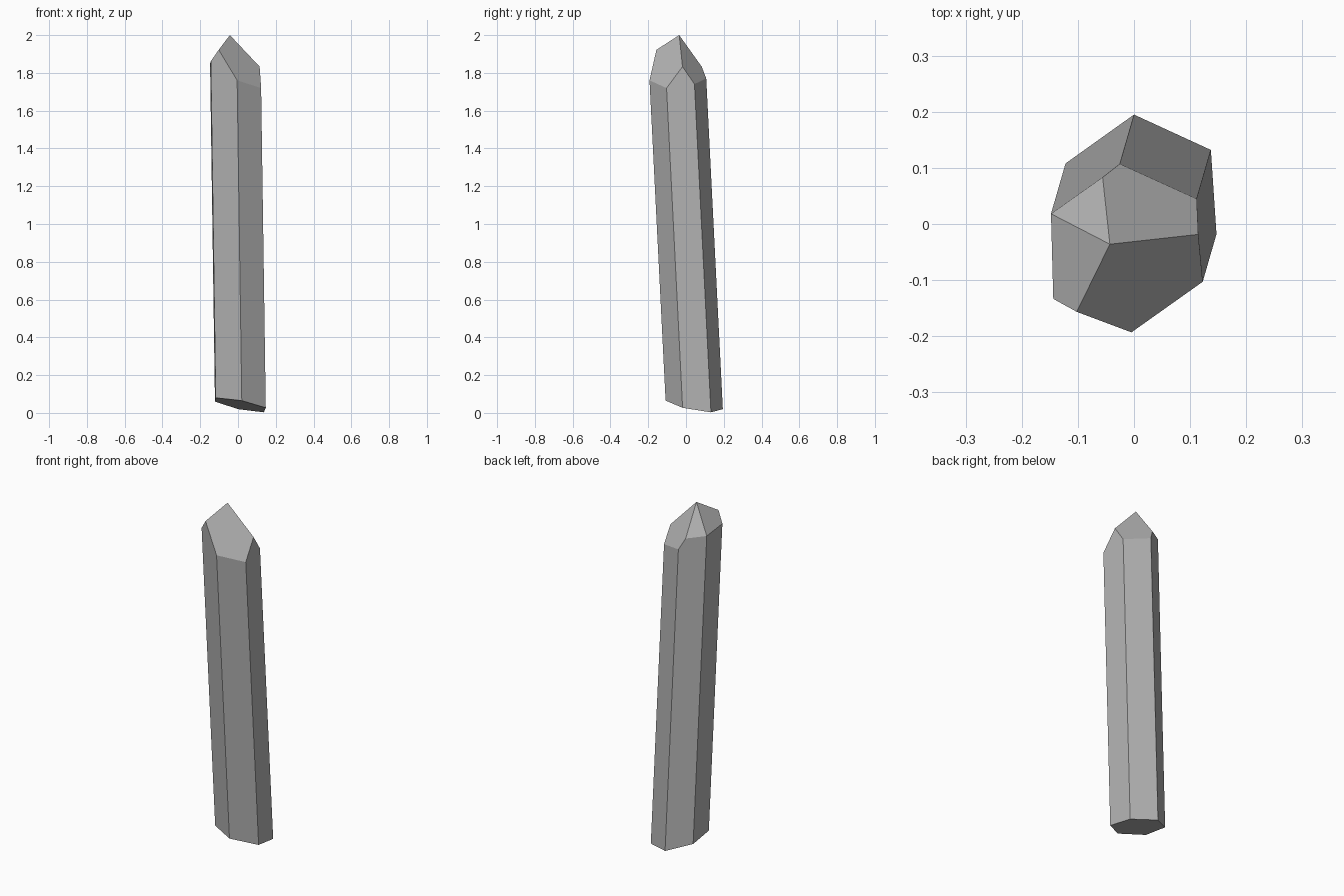
import bpy
import bmesh
from mathutils import Vector

cube = bpy.data.objects.get("Cube")
if cube:
    bpy.data.objects.remove(cube, do_unlink=True)

# Stone colour
stone = bpy.data.materials.new("grey stone")
stone.use_nodes = True
grey = (0.45, 0.45, 0.45, 1)
stone.diffuse_color = grey
stone.node_tree.nodes["Principled BSDF"].inputs["Base Color"].default_value = grey

# Six-sided tilted base, extruded along a leaning axis
base = [(0, 0.195, 0.02), (-0.122, 0.108, 0.06), (-0.118, -0.044, 0.08),
        (0.02, -0.108, 0.065), (0.147, -0.018, 0.027), (0.137, 0.132, 0.003)]
lean = Vector((-0.0145, -0.0502, 1)) * 2.2

bm = bmesh.new()
bottom = bm.faces.new([bm.verts.new(p) for p in base])
extruded = bmesh.ops.extrude_face_region(bm, geom=[bottom], use_keep_orig=True)
bmesh.ops.translate(bm, vec=lean,
                    verts=[g for g in extruded["geom"] if isinstance(g, bmesh.types.BMVert)])
bmesh.ops.recalc_face_normals(bm, faces=bm.faces[:])

# Four slanted facets meeting at the off-centre peak
peak = Vector((-0.043, -0.036, 2.0))
facets = [((-0.003, -0.192, 1.76), (0.12, -0.105, 1.72)),     # front
          ((0.11, 0.043, 1.745), (-0.025, 0.107, 1.77)),      # back
          ((-0.148, 0.02, 1.848), (-0.138, -0.132, 1.87)),    # side
          ((-0.057, 0.082, 1.834), (-0.148, 0.02, 1.848))]    # small back corner
for a, b in facets:
    normal = (Vector(a) - peak).cross(Vector(b) - peak).normalized()
    if normal.z < 0:
        normal.negate()
    bmesh.ops.bisect_plane(bm, geom=bm.verts[:] + bm.edges[:] + bm.faces[:], dist=0.0005,
                           plane_co=peak, plane_no=normal, clear_outer=True)
    bmesh.ops.holes_fill(bm, edges=[e for e in bm.edges if e.is_boundary], sides=0)

bmesh.ops.remove_doubles(bm, verts=bm.verts[:], dist=0.004)
bmesh.ops.recalc_face_normals(bm, faces=bm.faces[:])

mesh = bpy.data.meshes.new("crystal_shard")
bm.to_mesh(mesh)
bm.free()
mesh.materials.append(stone)
bpy.context.collection.objects.link(bpy.data.objects.new("crystal_shard", mesh))
